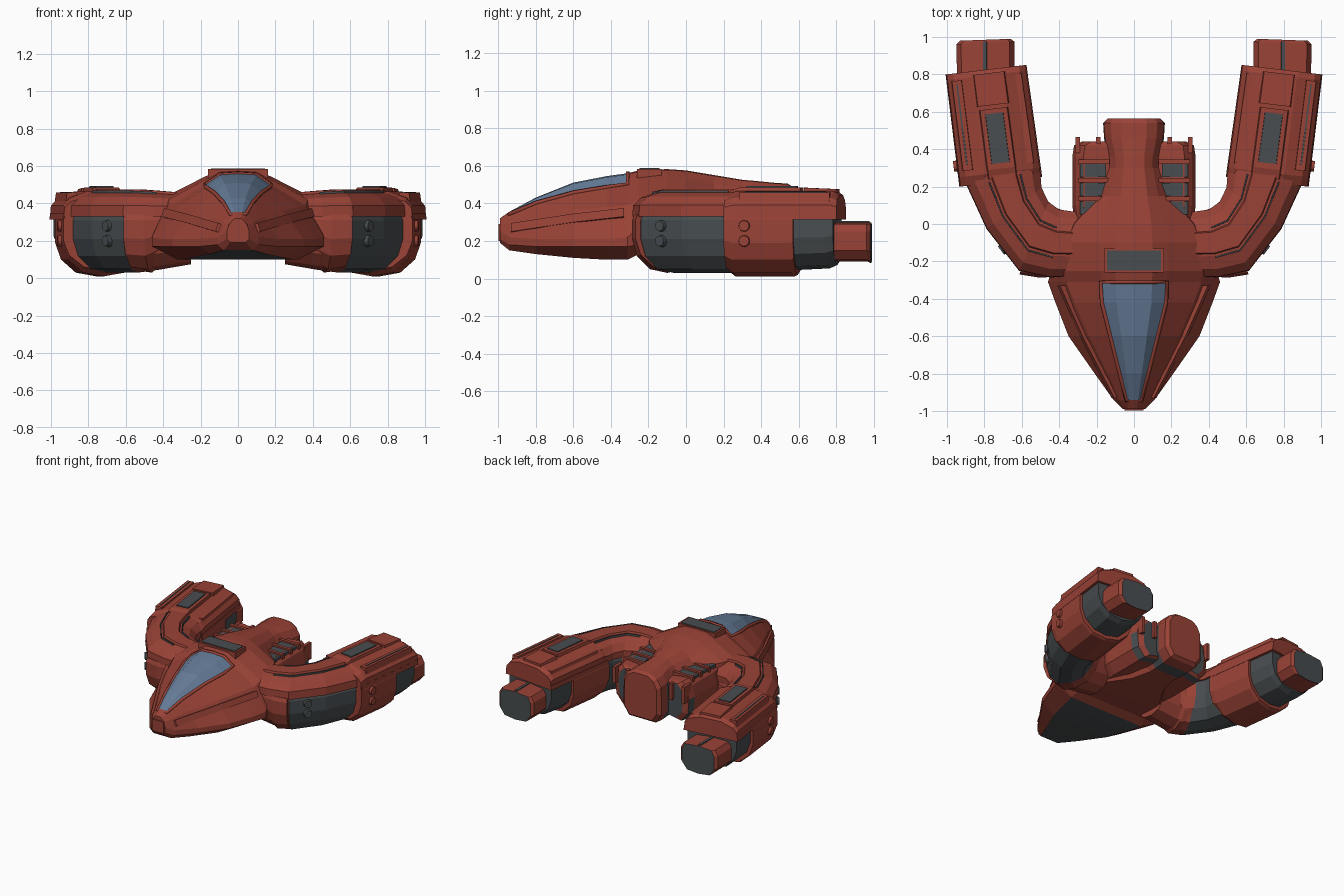
import bpy, bmesh, math
from mathutils import Vector, Matrix

cube = bpy.data.objects.get("Cube")
if cube:
    bpy.data.objects.remove(cube)


def material(name, rgb):
    m = bpy.data.materials.new(name)
    m.use_nodes = True
    m.diffuse_color = (*rgb, 1)
    m.node_tree.nodes["Principled BSDF"].inputs["Base Color"].default_value = (*rgb, 1)
    return m


RED, GREY, GLASS = 0, 1, 2
MATS = [material("rust_red", (0.32, 0.055, 0.037)),
        material("dark_grey", (0.065, 0.075, 0.08)),
        material("blue_glass", (0.13, 0.2, 0.31))]


def finish(name, bm, mirror):
    bmesh.ops.recalc_face_normals(bm, faces=bm.faces)
    me = bpy.data.meshes.new(name)
    bm.to_mesh(me)
    bm.free()
    for m in MATS:
        me.materials.append(m)
    ob = bpy.data.objects.new(name, me)
    bpy.context.collection.objects.link(ob)
    if mirror:
        ob.modifiers.new("Mirror", 'MIRROR').use_mirror_merge = False
    return ob


def loft(name, rings, rule=lambda i, j: RED, caps=(RED, RED), mirror=False):
    """Skin closed rings; rule(ring, side) gives the colour of each face."""
    bm = bmesh.new()
    vs = [[bm.verts.new(p) for p in r] for r in rings]
    n = len(vs[0])
    for i in range(len(vs) - 1):
        for j in range(n):
            k = (j + 1) % n
            f = bm.faces.new((vs[i][j], vs[i][k], vs[i + 1][k], vs[i + 1][j]))
            f.material_index = rule(i, j)
    for ring, col in ((vs[0], caps[0]), (vs[-1], caps[1])):
        bm.faces.new(ring).material_index = col
    return finish(name, bm, mirror)


SPLIT = 0.33  # height where lower shells meet upper covers


def sweep(name, stations, section, rule=lambda i, j: RED, caps=(RED, RED)):
    """Section of (across 0..1, height) run along outer/inner point pairs."""
    rings = []
    for ox, oy, ix, iy, s in stations:
        rings.append([(ox + (ix - ox) * t, oy + (iy - oy) * t, SPLIT + (z - SPLIT) * s)
                      for t, z in section])
    return loft(name, rings, rule, caps, True)


def bar(t0, t1, z0, z1, c=0.015):
    """Low chamfered section for raised strips and panels."""
    return [(t0, z0), (t0 + c, z1), (t1 - c, z1), (t1, z0)]


# Hull: y, top, canopy edge x, drop, crease x, crease z, rim x, rim top, rim low, bottom
hull_stations = [
    (-0.99, .32, .03, .01, .05, .28, .06, .25, .21, .19),
    (-0.94, .355, .04, .015, .08, .30, .11, .22, .18, .15),
    (-0.8, .43, .075, .03, .14, .33, .21, .21, .17, .13),
    (-0.6, .51, .125, .055, .24, .36, .35, .21, .17, .11),
    (-0.42, .545, .17, .06, .32, .38, .42, .21, .17, .1),
    (-0.31, .56, .175, .06, .36, .39, .46, .22, .17, .1),
    (-0.25, .575, .18, .05, .37, .42, .44, .27, .18, .13),
    (-0.1, .582, .18, .04, .36, .45, .38, .3, .2, .12),
    (0.0, .575, .17, .04, .32, .45, .34, .3, .2, .12),
    (0.15, .55, .13, .05, .19, .43, .2, .3, .2, .12),
    (0.3, .525, .1, .04, .14, .42, .15, .3, .2, .12),
    (0.36, .52, .1, .035, .14, .42, .15, .3, .2, .12),
    (0.46, .51, .12, .035, .155, .42, .16, .3, .2, .12),
    (0.54, .505, .125, .035, .16, .42, .165, .3, .2, .13),
    (0.565, .49, .11, .03, .14, .4, .14, .3, .21, .15)]
rings = []
for y, zt, cx, drop, dx, dz, w, ze, zf, zb in hull_stations:
    half = [(0, zt), (cx * .55, zt - drop * .1), (cx, zt - drop), (dx, dz),
            (w, ze), (w, zf), (w * .7, zb), (0, zb)]
    full = half + [(-x, z) for x, z in reversed(half[1:-1])]
    rings.append([(x, y, z) for x, z in full])


def hull_rule(i, j):
    side = min(j, 13 - j)
    if 1 <= i <= 4 and side <= 1:
        return GLASS
    if 1 <= i <= 4 and side == 6:
        return GREY
    if i == 11 and side >= 3:
        return GREY
    return RED


loft("hull", rings, hull_rule)

# Canopy frame follows the glass border
edge = [Vector(rings[i][2]) for i in range(1, 6)]
loop = [Vector(p) for p in edge] + [Vector(rings[5][1]), Vector(rings[5][0])]
loop += [Vector((-p.x, p.y, p.z)) for p in reversed(edge + [Vector(rings[5][1])])]
cu = bpy.data.curves.new("canopy_frame", 'CURVE')
cu.dimensions = '3D'
cu.bevel_depth = 0.013
cu.bevel_resolution = 0
sp = cu.splines.new('POLY')
sp.points.add(len(loop) - 1)
for p, v in zip(sp.points, loop):
    p.co = (*v, 1)
sp.use_cyclic_u = True
cu.materials.append(MATS[RED])
bpy.context.collection.objects.link(bpy.data.objects.new("canopy_frame", cu))


def box(name, x0, x1, y0, y1, z0, z1, col, mirror=True):
    rs = [[(x0, y, z0), (x1, y, z0), (x1, y, z1), (x0, y, z1)] for y in (y0, y1)]
    return loft(name, rs, lambda i, j: col, (col, col), mirror)


# Roof hatch behind the canopy
box("roof_hatch_frame", -.16, .16, -.26, -.13, .53, .583, RED, False)
box("roof_hatch", -.145, .145, -.248, -.142, .55, .588, GREY, False)
# Nose intake and sloping cheek ridge
box("nose_plate", -.05, .05, -.998, -.97, .2, .29, RED, False)
loft("cheek_ridge", [[(x - .02, y, z), (x + .015, y, z + .015), (x + .03, y, z - .03), (x, y, z - .04)]
                     for x, y, z in ((.09, -.93, .28), (.26, -.6, .33), (.38, -.33, .36))], mirror=True)

# Curved arms: dark lower shell with a red cover
arm = [(.25, -.27, .25, .05, .85), (.45, -.275, .4, .07, .95), (.61, -.24, .46, .11, 1),
       (.78, -.02, .5, .19, 1), (.88, .2, .51, .29, 1), (.92, .3, .52, .34, 1)]
shell = [(.03, .34), (0, .31), (0, .21), (.07, .12), (.25, .05), (.5, .03),
         (.75, .05), (.93, .12), (1, .21), (1, .31), (.97, .34)]
cover = [(-.03, .33), (-.02, .39), (.1, .435), (.3, .46), (.7, .46), (.9, .43), (1.02, .38), (1.02, .33)]
sweep("arm_shell", arm, shell, lambda i, j: RED if i < 2 else GREY)
sweep("arm_cover", arm, cover)
collar = [(.36, -.27, .36, .06, .7), (.5, -.28, .42, .08, 1), (.61, -.262, .47, .12, .96)]
sweep("arm_root_collar", collar, [(t * 1.04 - .02, z) for t, z in shell])
sweep("arm_spine", arm, bar(.32, .7, .45, .475, .03))
for name, t in (("arm_outer_groove", .27), ("arm_inner_groove", .72)):
    sweep(name, arm[1:5], bar(t, t + .03, .44, .468, .005), lambda i, j: GREY, (GREY, GREY))


# Nacelles at the arm ends
def at(y, s=1):
    k = (y - .22) / .57
    return (.93 + .07 * k, y, .5 + .08 * k, y + .05, s)


nacelle_shell = [(t * 1.03 - .015, z - .02 * (z < .3)) for t, z in shell]
sweep("nacelle_shell", [at(.2, .9), at(.24), at(.55), at(.57, .97)], nacelle_shell)
sweep("nacelle_rear_band", [at(.56, .95), at(.74, .92), at(.78, .86)],
      [(.03 + t * .94, z) for t, z in shell], lambda i, j: GREY, (GREY, GREY))
hood = [(-.01, .33), (0, .39), (.08, .43), (.3, .465), (.7, .465), (.92, .43), (1, .39), (1, .33)]
sweep("nacelle_hood", [at(.2, .8), at(.25), at(.77), at(.8, .85)], hood)
sweep("hood_lip", [at(.21), at(.8)], bar(-.015, 1.015, .315, .35, .006))
sweep("hood_side_rail", [at(.28), at(.76)], bar(.04, .19, .41, .458))
sweep("hood_rail_groove", [at(.31), at(.74)], bar(.1, .125, .43, .462, .003),
      lambda i, j: GREY, (GREY, GREY))
sweep("hood_window_frame", [at(.22, .9), at(.27), at(.59)], bar(.34, .72, .45, .485, .02))
sweep("hood_window", [at(.3), at(.565)], bar(.41, .65, .47, .492, .01), lambda i, j: GREY, (GREY, GREY))
sweep("hood_rear_panel", [at(.61), at(.78, .95)], bar(.32, .74, .45, .483, .02))
sweep("hood_inner_rail", [at(.28), at(.76)], bar(.82, .95, .4, .44))

# Exhaust nozzles: red shell with a dark end
nozzle = [(0, .15), (0, .25), (.08, .29), (.5, .3), (.92, .29), (1, .25), (1, .15), (.85, .1), (.5, .09), (.15, .1)]
sweep("nozzle", [(.945, .74, .64, .77, 1), (.95, .96, .64, .975, 1), (.93, .98, .66, .99, 1.04)],
      nozzle, caps=(RED, GREY))
sweep("nozzle_seam", [(.81, .8, .785, .8, 1), (.81, .975, .785, .975, 1)], bar(0, 1, .28, .305, .1),
      lambda i, j: GREY, (GREY, GREY))

# Twin engine blocks beside the tail, with slatted vents
profile = [(.1, .16), (.1, .43), (.27, .45), (.31, .41), (.33, .32), (.32, .2), (.26, .13)]
block = []
for y, s in ((-.02, .95), (.1, 1), (.36, 1), (.42, .97), (.44, .85)):
    block.append([(x * (s if x > .1 else 1), y, .3 + (z - .3) * s) for x, z in profile])
loft("engine_block", block, lambda i, j: GREY if i == 2 and j > 3 else RED, (RED, GREY), True)
for k in range(3):
    y = .05 + k * .1
    box("vent_%d" % k, .15, .29, y, y + .07, .4, .449, GREY)
    box("vent_slat_%d" % k, .13, .3, y + .072, y + .096, .4, .46, RED)
for x in (.19, .3):
    box("engine_fin", x - .012, x + .012, .38, .465, .3, .43, RED)


# Round ports on the outer flanks
def port(name, x, y, z, nx, ny, col):
    bm = bmesh.new()
    rot = Vector((nx, ny, 0)).to_track_quat('Z', 'Y').to_matrix().to_4x4()
    bmesh.ops.create_cone(bm, cap_ends=True, segments=12, radius1=.034, radius2=.028, depth=.04,
                          matrix=Matrix.Translation((x, y, z)) @ rot)
    for f in bm.faces:
        f.material_index = col
    finish(name, bm, True)


for z in (.2, .28):
    port("arm_port", .695, -.13, z, .79, -.61, GREY)
    port("nacelle_port", .945, .31, z, .99, -.12, RED)
